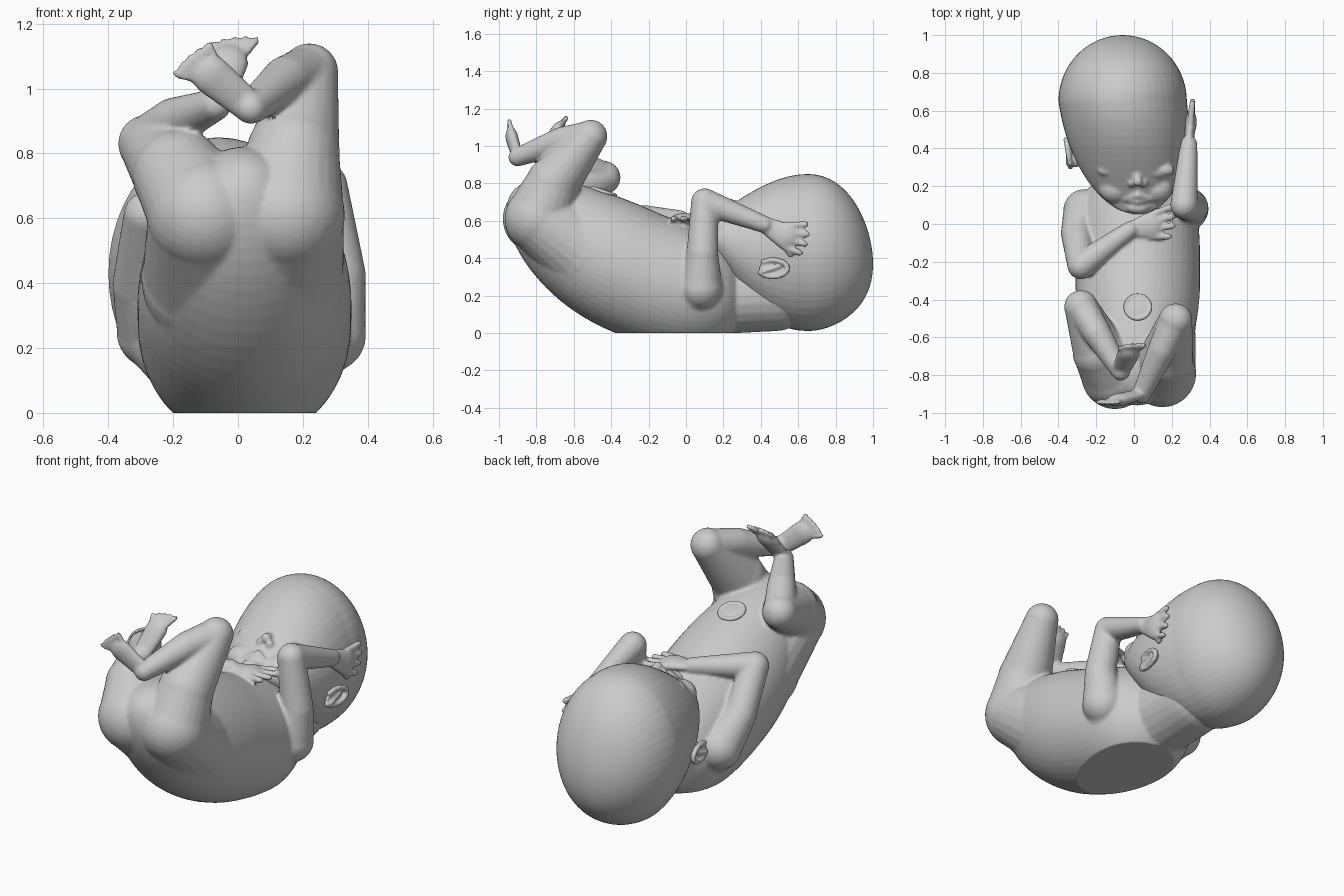
import bpy, bmesh, math
from mathutils import Vector, Matrix

cube = bpy.data.objects.get("Cube")
if cube:
    bpy.data.objects.remove(cube, do_unlink=True)

GREY = (.6, .6, .6, 1)
skin = bpy.data.materials.new("soft_grey")
skin.use_nodes = True
skin.diffuse_color = GREY
skin.node_tree.nodes["Principled BSDF"].inputs["Base Color"].default_value = GREY


def ball(bm, centre, radii, frame=Matrix.Identity(4)):
    matrix = Matrix.Translation(centre) @ frame @ Matrix.Diagonal((*radii, 1))
    bmesh.ops.create_uvsphere(bm, u_segments=24, v_segments=16, radius=1, matrix=matrix)


def bone(bm, start, end, start_radius, end_radius, side=None, flat=1):
    """Tapered rod with ball ends, widest along side and thinned across it by flat."""
    start, end = Vector(start), Vector(end)
    axis = (end - start).normalized()
    side = Vector(side) if side else axis.orthogonal()
    side = (side - axis * side.dot(axis)).normalized()
    frame = Matrix((side, axis.cross(side) * flat, axis)).transposed().to_4x4()
    middle = Matrix.Translation((start + end) / 2)
    bmesh.ops.create_cone(bm, cap_ends=True, segments=24, radius1=start_radius,
                          radius2=end_radius, depth=(end - start).length,
                          matrix=middle @ frame)
    ball(bm, start, [start_radius] * 3, frame)
    ball(bm, end, [end_radius] * 3, frame)


def chain(bm, points, radii):
    for a, b, ra, rb in zip(points, points[1:], radii, radii[1:]):
        bone(bm, a, b, ra, rb)


def egg(bm, section, facing=None, rings=40, segments=48):
    """Closed loft; section(u, e) gives centre, half width and half depth along the egg."""
    rows = []
    for i in range(rings + 1):
        angle = math.pi * i / rings
        rows.append(section(math.cos(angle), math.sin(angle)))
    loops = []
    for i, (centre, width, depth) in enumerate(rows):
        before, after = rows[max(i - 1, 0)][0], rows[min(i + 1, rings)][0]
        along = Vector(facing) if facing else (after - before).normalized()
        across = (Vector((1, 0, 0)) - along * along.x).normalized()
        up = along.cross(across)
        loops.append([bm.verts.new(centre + across * max(width, .001) * math.cos(a)
                                   + up * max(depth, .001) * math.sin(a))
                      for a in (math.tau * k / segments for k in range(segments))])
    for p, q in zip(loops, loops[1:]):
        for k in range(segments):
            n = (k + 1) % segments
            bm.faces.new((p[k], p[n], q[n], q[k]))
    bm.faces.new(loops[0][::-1])
    bm.faces.new(loops[-1])


def digits(bm, base, ahead, across, count, length, spread, radius):
    """Fan of fingers or toes, longest in the middle."""
    base, ahead, across = Vector(base), Vector(ahead), Vector(across)
    for i in range(count):
        f = 2 * i / (count - 1) - 1
        root = base + across * f * spread * .8
        tip = base + across * f * spread * 1.1 + ahead * length * (1 - f * f / 6)
        bone(bm, root, tip, radius, radius)


def fused(name, bm, voxel, passes):
    """Fuse overlapping forms into one smooth skin resting on the floor."""
    bmesh.ops.recalc_face_normals(bm, faces=bm.faces)
    mesh = bpy.data.meshes.new(name)
    bm.to_mesh(mesh)
    bm.free()
    part = bpy.data.objects.new(name, mesh)
    bpy.context.collection.objects.link(part)
    fuse = part.modifiers.new("fuse", 'REMESH')
    fuse.mode, fuse.voxel_size = 'VOXEL', voxel
    soften = part.modifiers.new("soften", 'SMOOTH')
    soften.factor, soften.iterations = .5, passes
    bpy.ops.object.select_all(action='DESELECT')
    part.select_set(True)
    bpy.context.view_layer.objects.active = part
    bpy.ops.object.convert(target='MESH')
    for vertex in part.data.vertices:
        vertex.co.z = max(vertex.co.z, 0)
    part.data.materials.clear()
    part.data.materials.append(skin)
    bpy.ops.object.shade_smooth_by_angle(angle=math.radians(50))
    return part


def torso_section(u, e):
    y = .62 * u - .3
    fullness = math.sqrt(1 - u ** 4) if u > 0 else e
    return Vector((.02, y, .2 + .38 * (.3 - y) ** 2)), .33 * fullness, .34 * fullness


def head_section(u, e):
    if u > 0:  # face, tapering to the chin
        return Vector((.08 * u - .06, .65 - .6 * u, .43 + .14 * u ** 3)), .34 * e, .42 * e ** 2.2
    return Vector((-.06, .65 - .35 * u, .43 + .06 * u ** 3)), .34 * e, .42 * e


# Torso and neck
bm = bmesh.new()
egg(bm, torso_section)
bone(bm, (0, .1, .2), (-.01, .48, .21), .21, .2)

# Legs: hip, thigh, knee, heel, ball of the foot, then the line of the toes
for hip, thigh, knee, heel, sole, toe_line in (
        ((.15, -.79, .61), (.17, -.71, .8), (.22, -.51, 1.05),
         (.04, -.9, .94), (-.08, -.93, 1.04), (.75, 0, .65)),
        ((-.1, -.8, .61), (-.18, -.68, .73), (-.28, -.44, .83),
         (-.07, -.78, .95), (-.03, -.69, 1.08), (1, .1, .1))):
    loin = (hip[0] * .6, -.52, .42)
    chain(bm, (loin, hip, thigh, knee), (.24, .18, .145, .09))
    calf = Vector(knee).lerp(Vector(heel), .4) + Vector((0, 0, .02))
    chain(bm, (knee, calf, heel), (.085, .075, .05))
    bone(bm, heel, sole, .05, .062, toe_line, .55)
    ahead = (Vector(sole) - Vector(heel)).normalized()
    digits(bm, Vector(sole) + ahead * .04, ahead, toe_line,
           count=5, length=.045, spread=.06, radius=.014)

# Arms: shoulder, elbow, wrist, knuckles, thumb tip, then the line of the knuckles
for shoulder, elbow, wrist, knuckles, thumb, knuckle_line in (
        ((.28, .08, .24), (.265, .1, .7), (.29, .42, .58), (.3, .53, .52), (.29, .56, .42), (0, .2, 1)),
        ((-.26, .07, .25), (-.28, -.22, .61), (-.02, -.03, .61), (.08, -.01, .61), (.12, .07, .58), (0, 1, 0))):
    blade = (shoulder[0] * .4, 0, .17)
    upper = Vector(shoulder).lerp(Vector(elbow), .4)
    upper.x *= 1.13
    chain(bm, (blade, shoulder, upper, elbow), (.18, .115, .085, .073))
    bone(bm, elbow, wrist, .073, .046)
    bone(bm, wrist, knuckles, .045, .07, knuckle_line, .45)
    palm = Vector(wrist).lerp(Vector(knuckles), .4)
    bone(bm, palm, thumb, .022, .017)
    ahead = (Vector(knuckles) - Vector(wrist)).normalized()
    ahead.z *= .3
    digits(bm, knuckles, ahead, knuckle_line, count=4, length=.13, spread=.07, radius=.017)
body = fused("body", bm, .01, 3)

# Navel stump sitting on the belly
bpy.context.view_layer.update()
hit, spot, normal, face = body.ray_cast((.02, -.44, 2), (0, 0, -1))
tilt = normal.to_track_quat('Z', 'Y').to_matrix().to_4x4()
ring = [spot + tilt @ Vector((.065 * math.cos(a), .065 * math.sin(a), 0))
        for a in (math.tau * k / 24 for k in range(25))]
bm = bmesh.new()
chain(bm, ring, [.011] * len(ring))
ball(bm, spot, (.06, .06, .012), tilt)
fused("navel", bm, .006, 3)

# Head
bm = bmesh.new()
egg(bm, head_section, facing=(0, -1, 0))
for s in (-1, 1):
    cheek, eye, nostril = .01 + s * .11, .01 + s * .135, .02 + s * .03
    ball(bm, (cheek, .19, .565), (.085, .08, .07))
    ball(bm, (eye, .285, .645), (.07, .036, .036))
    ball(bm, (nostril, .215, .67), (.02, .022, .022))
    lid = ((eye - s * .065, .27, .683), (eye, .252, .655), (eye + s * .065, .268, .615))
    chain(bm, lid, (.007, .009, .007))
# Nose, lips and chin
chain(bm, ((.01, .3, .68), (.02, .225, .695)), (.018, .026))
for y, z in ((.152, .635), (.12, .62)):
    corners = [(.02 + s * .075, .132, .6) for s in (-1, 1)]
    chain(bm, (corners[0], (.02, y, z), corners[1]), (.01, .018, .01))
ball(bm, (.02, .085, .58), (.06, .032, .04))
fused("head", bm, .009, 4)

# Ears: cupped bowl with a curled rim and an inner fold
for name, s, centre in (("ear_left", 1, (.28, .465, .345)), ("ear_right", -1, (-.335, .37, .36))):
    centre = Vector(centre)
    rim = [centre + Vector((s * .012 * (1 + math.cos(a)), .078 * math.cos(a), .045 * math.sin(a)))
           for a in (math.radians(28 * k - 150) for k in range(11))]
    bm = bmesh.new()
    chain(bm, rim, [.014] * len(rim))
    ball(bm, centre, (.016, .075, .043))
    ball(bm, centre - Vector((s * .025, .02, 0)), (.04, .05, .035))
    fold = [centre + Vector((s * .015, y, y / 3)) for y in (-.05, .035)]
    chain(bm, fold, (.012, .009))
    fused(name, bm, .006, 2)
